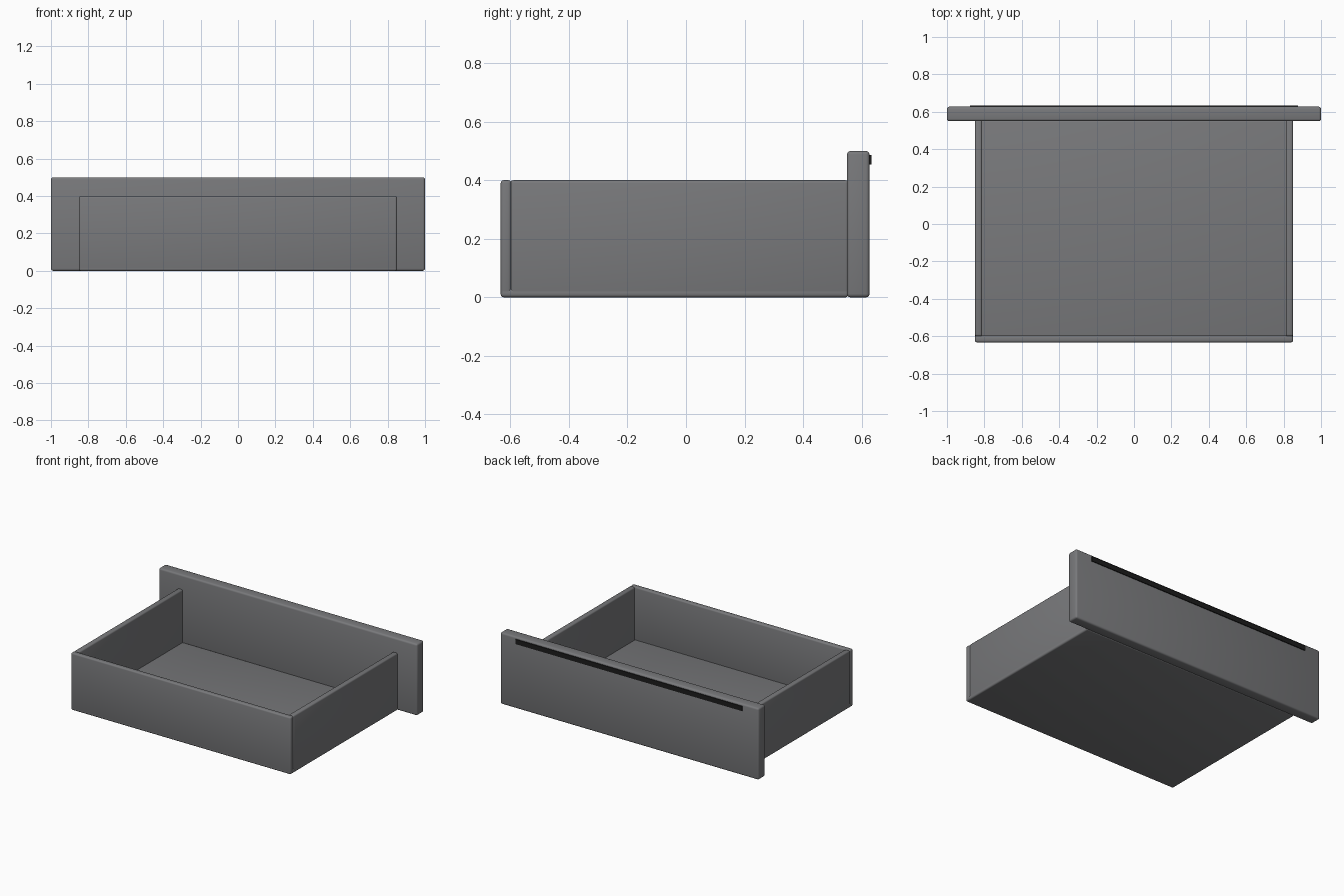
import bpy

if "Cube" in bpy.data.objects:
    bpy.data.objects.remove(bpy.data.objects["Cube"])


def material(name, rgb):
    m = bpy.data.materials.new(name)
    m.diffuse_color = (*rgb, 1.0)
    m.use_nodes = True
    m.node_tree.nodes["Principled BSDF"].inputs["Base Color"].default_value = m.diffuse_color
    return m


grey = material("grey_board", (0.19, 0.192, 0.2))
black = material("black_grip", (0.012, 0.012, 0.012))


def board(name, lo, hi, mat, bevel=0.01):
    """Box between two corners with softly rounded edges."""
    size = [b - a for a, b in zip(lo, hi)]
    bpy.ops.mesh.primitive_cube_add(size=1, location=[(a + b) / 2 for a, b in zip(lo, hi)])
    ob = bpy.context.object
    ob.name = name
    ob.scale = size
    bpy.ops.object.transform_apply(location=False, rotation=False, scale=True)
    ob.data.materials.append(mat)
    if bevel:
        mod = ob.modifiers.new("rounded_edges", 'BEVEL')
        mod.width = bevel
        mod.segments = 3
        bpy.ops.object.modifier_apply(modifier=mod.name)
        bpy.ops.object.shade_smooth_by_angle(angle=0.6)
    return ob


# wide face panel with its thin dark grip strip
board("face_panel", (-1, 0.55, 0), (1, 0.627, 0.5), grey, 0.012)
board("grip_strip", (-0.877, 0.624, 0.453), (0.877, 0.633, 0.486), black, 0)

# tray: floor, back wall and two side walls
board("floor", (-0.85, -0.633, 0), (0.85, 0.555, 0.03), grey)
board("back_wall", (-0.85, -0.633, 0.005), (0.85, -0.597, 0.4), grey)
for name, s in (("left_wall", -1), ("right_wall", 1)):
    x = sorted((s * 0.812, s * 0.85))
    board(name, (x[0], -0.6, 0.005), (x[1], 0.555, 0.4), grey)
